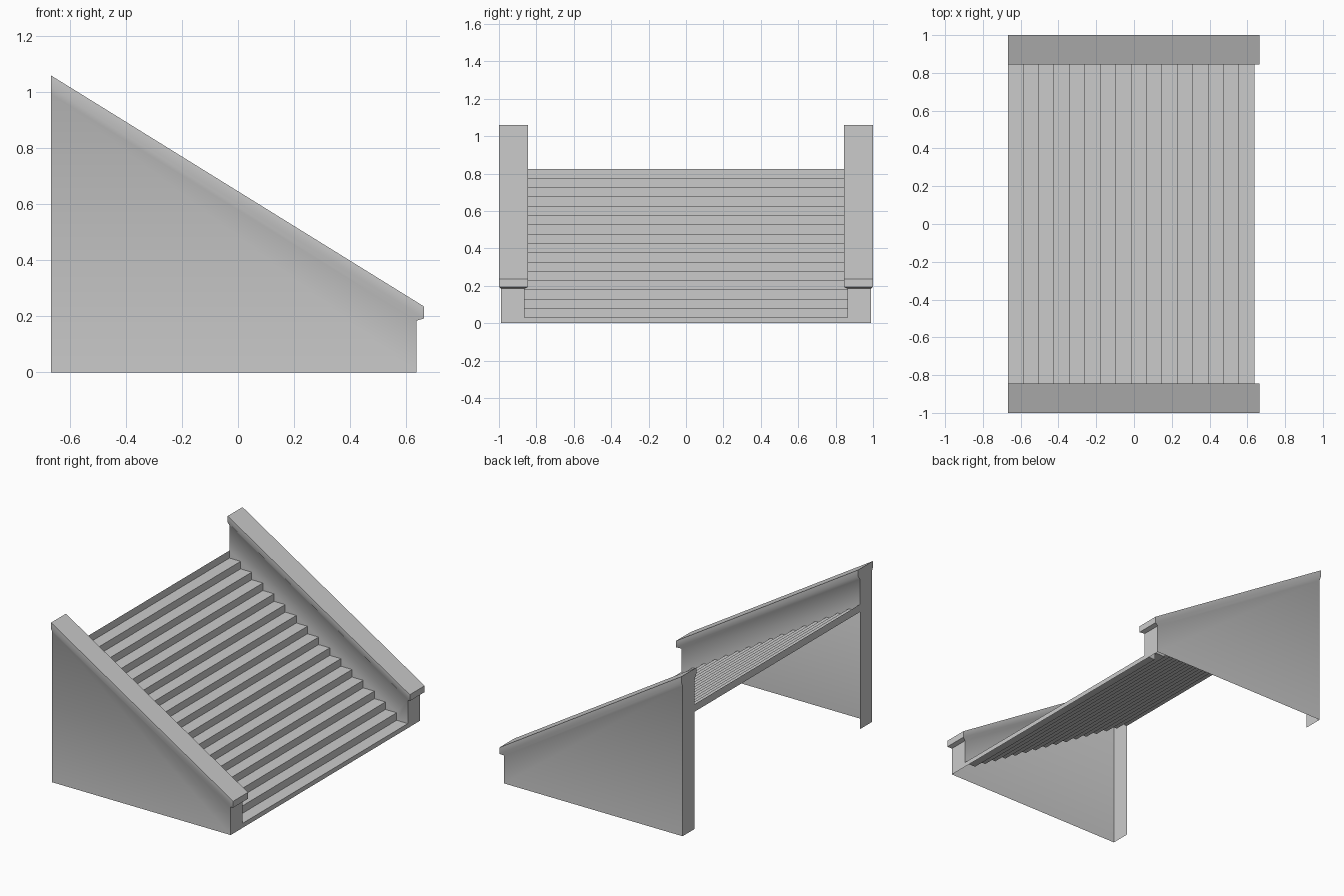
import bpy, bmesh, math

if "Cube" in bpy.data.objects:
    bpy.data.objects.remove(bpy.data.objects["Cube"])

BACK, FRONT, NOSE = -0.667, 0.638, 0.665      # x of rear, wall front, coping front
Y_IN, Y_OUT = 0.863, 0.988                    # wall faces
CAP_IN, CAP_OUT = 0.845, 1.0                  # coping faces
STEPS = 16
RUN = (FRONT - BACK) / STEPS
FIRST, TOP = 0.03, 0.825
RISE = (TOP - FIRST) / STEPS


def slope(x):
    return 1.06 - 0.825 * (x - BACK) / (NOSE - BACK)


# Stair zigzag in x, z, from the lowest nosing up to the rear edge
zigzag = [(FRONT, FIRST)]
for i in range(1, STEPS + 1):
    x = FRONT - i * RUN
    zigzag += [(x, FIRST + (i - 1) * RISE), (x, FIRST + i * RISE)]


def finish(name, bm):
    bmesh.ops.recalc_face_normals(bm, faces=bm.faces)
    bm.normal_update()
    highest = max(bm.faces, key=lambda f: abs(f.normal.z))
    if highest.normal.z < 0:
        bmesh.ops.reverse_faces(bm, faces=bm.faces)
    mesh = bpy.data.meshes.new(name)
    bm.to_mesh(mesh)
    bm.free()
    obj = bpy.data.objects.new(name, mesh)
    bpy.context.collection.objects.link(obj)
    return obj


# Steps: an open folded sheet of treads and risers
bm = bmesh.new()
rows = [[bm.verts.new((x, s * Y_IN, z)) for s in (-1, 1)]
        for x, z in [(FRONT, 0)] + zigzag]
for a, b in zip(rows, rows[1:]):
    bm.faces.new((a[0], a[1], b[1], b[0]))
finish("steps", bm)

# Side wall with sloping coping: hollow shell, open underneath
bm = bmesh.new()


def ring(front, y_in, y_out, height):
    corners = [(BACK, y_out), (front, y_out), (front, y_in), (BACK, y_in)]
    return [bm.verts.new((x, y, height(x))) for x, y in corners]


rings = [ring(NOSE, CAP_IN, CAP_OUT, slope),
         ring(NOSE, CAP_IN, CAP_OUT, lambda x: slope(x) - 0.042),
         ring(FRONT, Y_IN, Y_OUT, lambda x: slope(x) - 0.067),
         ring(FRONT, Y_IN, Y_OUT, lambda x: 0.0)]
bm.faces.new(rings[0])
for level, (a, b) in enumerate(zip(rings, rings[1:])):
    for i in range(4):
        j = (i + 1) % 4
        if level == 2 and i == 2:
            continue                          # inner face follows the steps instead
        bm.faces.new((a[i], a[j], b[j], b[i]))
edge = [bm.verts.new((x, Y_IN, z)) for x, z in zigzag]
bm.faces.new([rings[2][3], rings[2][2]] + edge)

walls = finish("side_walls", bm)
walls.data.shade_smooth()
walls.data.set_sharp_from_angle(angle=math.radians(42))
mirror = walls.modifiers.new("mirror", 'MIRROR')
mirror.use_axis = (False, True, False)
mirror.use_mirror_merge = False
